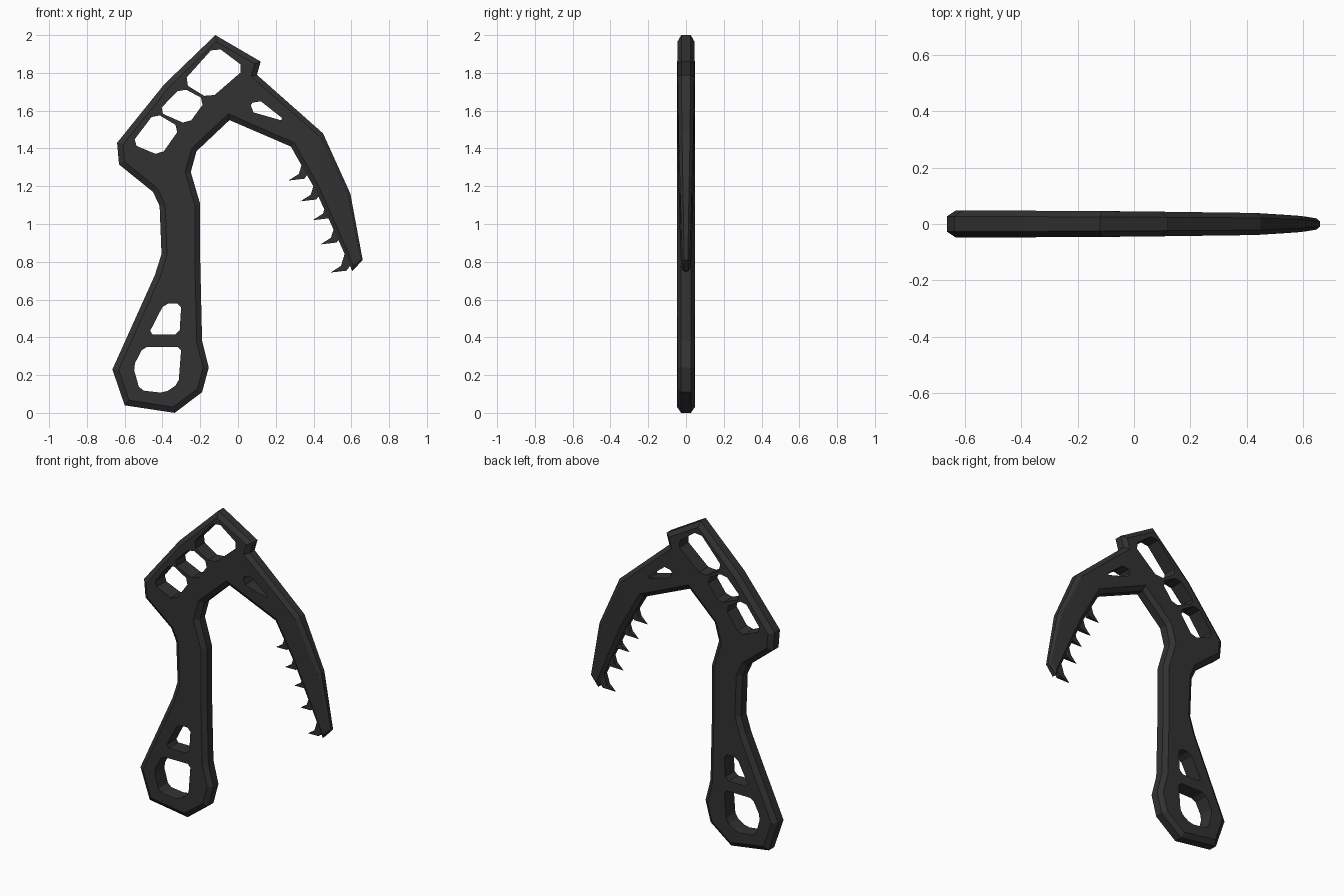
import bpy
import bmesh
from mathutils import Vector

cube = bpy.data.objects.get("Cube")
if cube:
    bpy.data.objects.remove(cube, do_unlink=True)

black = bpy.data.materials.new("matte_black")
black.use_nodes = True
colour = (0.032, 0.032, 0.032, 1)
black.diffuse_color = colour
black.node_tree.nodes["Principled BSDF"].inputs["Base Color"].default_value = colour

# Clockwise silhouette, starting from the top of the head
outline = [
    (-.12, 2), (.12, 1.86), (.1, 1.79), (.45, 1.48), (.595, 1.16), (.66, .81),
    (.605, .75), (.57, .83), (.52, .94), (.41, 1.18), (.28, 1.41), (-.045, 1.55),
    (-.22, 1.385), (-.25, 1.275), (-.2, 1.105), (-.2, .8), (-.19, .38),
    (-.155, .24), (-.19, .11), (-.335, 0), (-.6, .04), (-.665, .23), (-.44, .73),
    (-.405, .84), (-.415, 1.095), (-.45, 1.17), (-.63, 1.315), (-.64, 1.43),
    (-.39, 1.74),
]

# Cutouts: corner points and how much each corner is clipped
cutouts = {
    "head_large": ([(-.12, 1.945), (.04, 1.825), (-.15, 1.66), (-.295, 1.75)], .035),
    "head_middle": ([(-.3, 1.725), (-.17, 1.655), (-.265, 1.525), (-.425, 1.595)], .03),
    "head_rear": ([(-.44, 1.59), (-.305, 1.51), (-.41, 1.36), (-.565, 1.425)], .03),
    "blade_slot": ([(.095, 1.67), (.26, 1.54), (.05, 1.6)], .033),
    "grip_slot": ([(-.39, .58), (-.3, .58), (-.31, .415), (-.475, .415)], .022),
    "pommel": ([(-.5, .35), (-.3, .35), (-.315, .155), (-.39, .105),
                (-.52, .12), (-.555, .245)], .02),
}

# Half thickness along x, thinning towards the blade tip
thickness_steps = [(-.67, .049), (0, .045), (.45, .039), (.6, .028), (.67, .016)]


def half_thickness(x):
    for (xa, ta), (xb, tb) in zip(thickness_steps, thickness_steps[1:]):
        if x <= xb:
            return ta + (tb - ta) * (x - xa) / (xb - xa)
    return thickness_steps[-1][1]


def clip_corners(points, amount):
    """Replace every corner by two points along its edges."""
    result = []
    for i, point in enumerate(points):
        corner = Vector(point)
        for other in (points[i - 1], points[(i + 1) % len(points)]):
            result.append(corner + (Vector(other) - corner).normalized() * amount)
    return result


def inset_outline(points, ratio):
    """Move a clockwise loop inwards, in proportion to the local thickness."""
    result = []
    for i, point in enumerate(points):
        corner = Vector(point)
        before = (corner - Vector(points[i - 1])).normalized()
        after = (Vector(points[(i + 1) % len(points)]) - corner).normalized()
        normal_a = Vector((before.y, -before.x))
        normal_b = Vector((after.y, -after.x))
        mitre = (normal_a + normal_b) / (1 + normal_a.dot(normal_b))
        result.append(corner + mitre * ratio * half_thickness(corner.x))
    return result


def add_ring(bm, points, side, depth=1):
    return [bm.verts.new((p[0], side * depth * half_thickness(p[0]), p[1]))
            for p in points]


def bridge(bm, ring_a, ring_b):
    count = len(ring_a)
    for i in range(count):
        j = (i + 1) % count
        bm.faces.new((ring_a[i], ring_a[j], ring_b[j], ring_b[i]))


def ring_edges(bm, ring):
    edges = []
    for i, vert in enumerate(ring):
        pair = (ring[i - 1], vert)
        edges.append(bm.edges.get(pair) or bm.edges.new(pair))
    return edges


def finish(bm, name):
    bmesh.ops.recalc_face_normals(bm, faces=bm.faces[:])
    mesh = bpy.data.meshes.new(name)
    bm.to_mesh(mesh)
    bm.free()
    mesh.materials.append(black)
    obj = bpy.data.objects.new(name, mesh)
    bpy.context.collection.objects.link(obj)
    return obj


# Body: chamfered plate with straight-walled cutouts
bm = bmesh.new()
inner = inset_outline(outline, .62)
edge_front, edge_back = (add_ring(bm, outline, s, .55) for s in (-1, 1))
face_front, face_back = (add_ring(bm, inner, s) for s in (-1, 1))
bridge(bm, edge_front, edge_back)
bridge(bm, edge_front, face_front)
bridge(bm, edge_back, face_back)
borders = [ring_edges(bm, face_front), ring_edges(bm, face_back)]
for corners, amount in cutouts.values():
    hole = clip_corners(corners, amount)
    hole_rings = [add_ring(bm, hole, s) for s in (-1, 1)]
    bridge(bm, *hole_rings)
    for border, ring in zip(borders, hole_rings):
        border.extend(ring_edges(bm, ring))
for border, side in zip(borders, (-1, 1)):
    bmesh.ops.triangle_fill(bm, edges=border, use_beauty=True, normal=(0, side, 0))
finish(bm, "axe_body")

# Teeth: hooked spikes along the inner blade edge, sharp at the tip
tooth_profile = [(.055, .035), (.075, .1), (.12, .06), (.085, .01)]
tooth_tips = [(.267, 1.23), (.33, 1.12), (.395, 1.02), (.437, .892), (.49, .743)]
for number, (x, z) in enumerate(tooth_tips, 1):
    bm = bmesh.new()
    tip = bm.verts.new((x, 0, z))
    sides = [[bm.verts.new((x + dx, s * .015, z + dz)) for dx, dz in tooth_profile]
             for s in (-1, 1)]
    for side in sides:
        bm.faces.new([tip] + side)
    for i in range(len(tooth_profile) - 1):
        bm.faces.new((sides[0][i], sides[0][i + 1], sides[1][i + 1], sides[1][i]))
    for i in (0, -1):
        bm.faces.new((tip, sides[0][i], sides[1][i]))
    finish(bm, f"blade_tooth_{number}")
